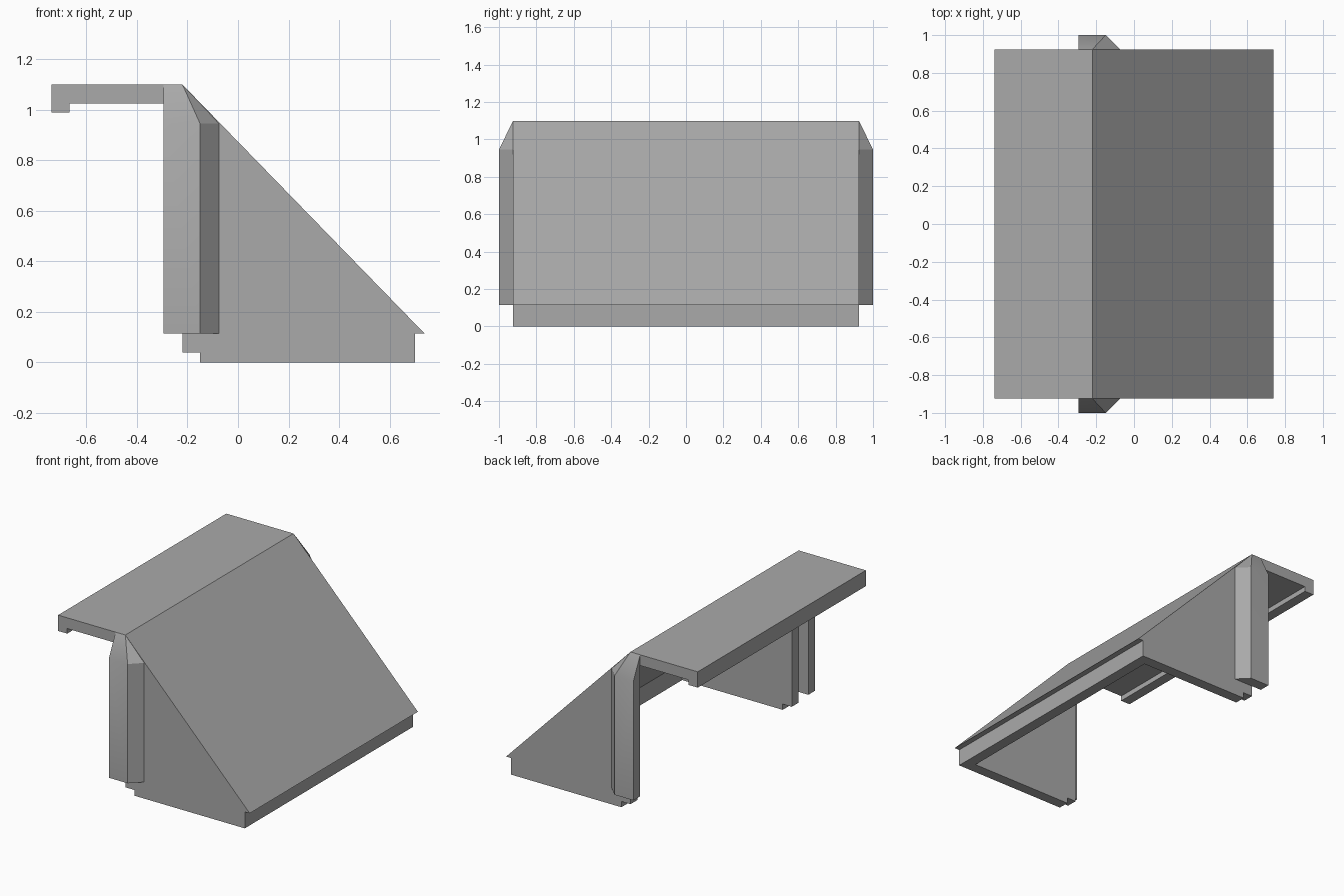
import bpy
import bmesh
from math import radians

cube = bpy.data.objects.get("Cube")
if cube:
    bpy.data.objects.remove(cube, do_unlink=True)

# Single grey finish
grey = bpy.data.materials.new("mid grey")
grey.use_nodes = True
colour = (0.4, 0.4, 0.4, 1)
grey.diffuse_color = colour
grey.node_tree.nodes["Principled BSDF"].inputs["Base Color"].default_value = colour

END = 0.925      # outer y of the end walls
WALL = 0.075     # wall thickness
TOP = 1.10


def finish(name, bm):
    bmesh.ops.recalc_face_normals(bm, faces=bm.faces)
    mesh = bpy.data.meshes.new(name)
    bm.to_mesh(mesh)
    bm.free()
    mesh.materials.append(grey)
    obj = bpy.data.objects.new(name, mesh)
    bpy.context.collection.objects.link(obj)
    return obj


def activate(obj):
    bpy.ops.object.select_all(action='DESELECT')
    obj.select_set(True)
    bpy.context.view_layer.objects.active = obj


def extrude_profile(name, profile, half):
    """Extrude an x-z outline from y = -half to y = half."""
    bm = bmesh.new()
    face = bm.faces.new([bm.verts.new((x, -half, z)) for x, z in profile])
    new = bmesh.ops.extrude_face_region(bm, geom=[face])["geom"]
    verts = [v for v in new if isinstance(v, bmesh.types.BMVert)]
    bmesh.ops.translate(bm, verts=verts, vec=(0, 2 * half, 0))
    return finish(name, bm)


# Sloped shell with flat overhanging top, lip and stepped foot
shell = extrude_profile("sloped_shell", [
    (-0.738, TOP), (-0.738, 0.99), (-0.668, 0.99), (-0.668, 1.025),
    (-0.22, 1.025), (-0.22, 0.04), (-0.15, 0.04), (-0.15, 0),
    (0.70, 0), (0.70, 0.115), (0.738, 0.115), (-0.22, TOP)], END)

# Hollow interior, open below and on one side
cavity = extrude_profile("cavity_cutter", [
    (-0.4, -0.1), (0.625, -0.1), (0.625, 0.124),
    (-0.22, 0.996), (-0.4, 0.996)], END - WALL)
cavity.hide_render = True
cut = shell.modifiers.new("hollow", 'BOOLEAN')
cut.operation = 'DIFFERENCE'
cut.solver = 'EXACT'
cut.object = cavity
activate(shell)
bpy.ops.object.modifier_apply(modifier=cut.name)
bpy.data.objects.remove(cavity, do_unlink=True)

# Chamfered post with tapered head on each end wall
for name, side in (("front_post", -1), ("back_post", 1)):
    bm = bmesh.new()
    outline = [(-0.295, END), (-0.295, 1), (-0.15, 1), (-0.075, END)]
    points = [(x, y, 0.115) for x, y in outline]
    points += [(x, y, 0.945) for x, y in outline[1:]]
    points += [(-0.295, END, TOP), (-0.22, END, TOP)]
    for x, y, z in points:
        bm.verts.new((x, side * y, z))
    bmesh.ops.convex_hull(bm, input=bm.verts)
    bmesh.ops.dissolve_limit(bm, angle_limit=radians(1),
                             verts=bm.verts, edges=bm.edges)
    post = finish(name, bm)
    activate(post)
    bpy.ops.object.shade_smooth_by_angle(angle=radians(30))
